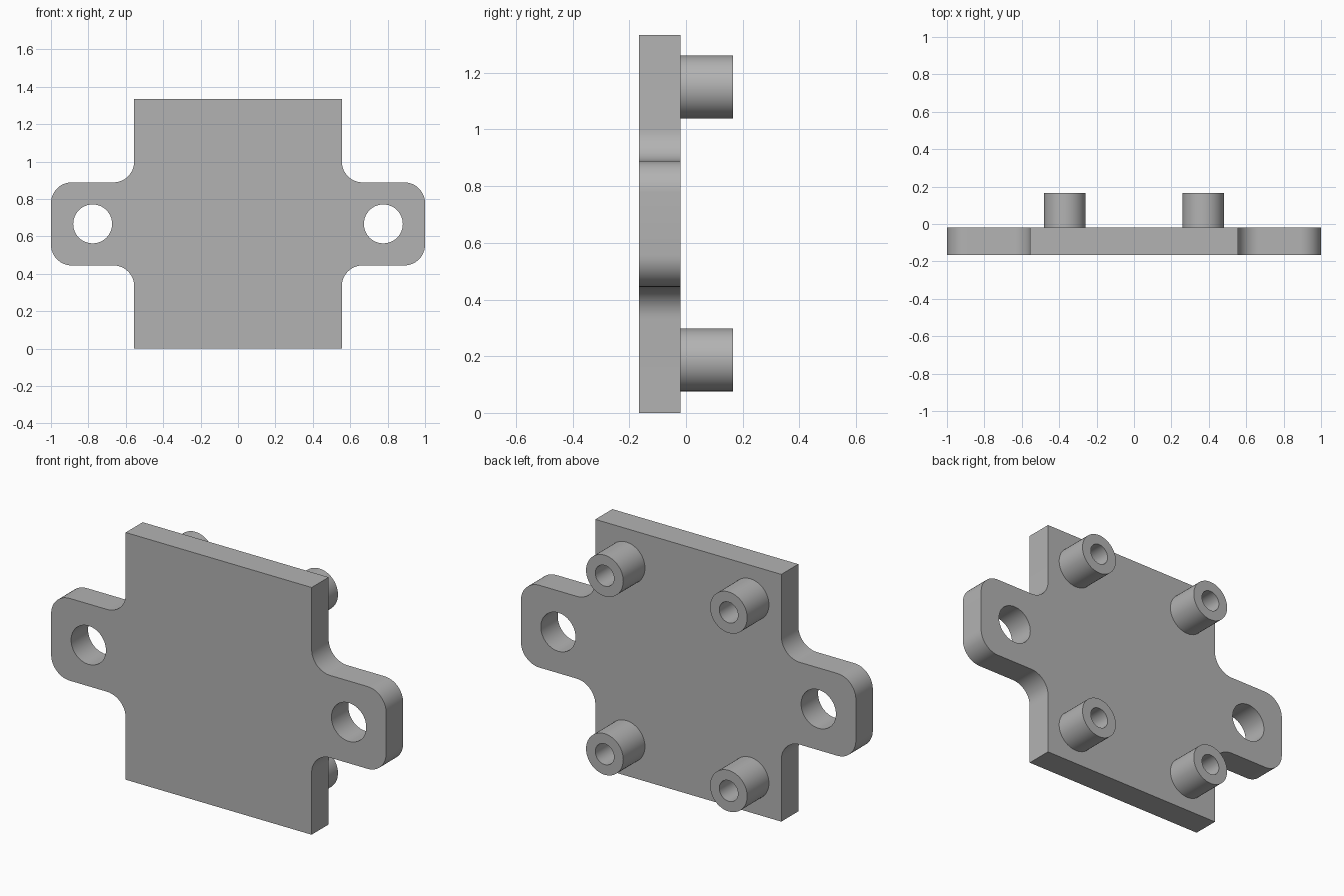
import bpy
import bmesh
from math import pi, sin, cos, radians
from mathutils import Matrix, Vector

cube = bpy.data.objects.get("Cube")
if cube:
    bpy.data.objects.remove(cube, do_unlink=True)

# Main dimensions
HEIGHT = 1.334
MID = HEIGHT / 2
HALF_W = 0.555
TAB_H = 0.222
FILLET = 0.111
FRONT, FACE, TIP = -0.165, -0.02, 0.165

grey = bpy.data.materials.new("plain grey")
grey.use_nodes = True
colour = (0.45, 0.45, 0.45, 1)
grey.diffuse_color = colour
grey.node_tree.nodes["Principled BSDF"].inputs["Base Color"].default_value = colour


def finish(bm, name):
    bmesh.ops.remove_doubles(bm, verts=bm.verts, dist=1e-5)
    bmesh.ops.recalc_face_normals(bm, faces=bm.faces)
    mesh = bpy.data.meshes.new(name)
    bm.to_mesh(mesh)
    bm.free()
    mesh.materials.append(grey)
    obj = bpy.data.objects.new(name, mesh)
    bpy.context.collection.objects.link(obj)
    bpy.ops.object.select_all(action='DESELECT')
    obj.select_set(True)
    bpy.context.view_layer.objects.active = obj
    bpy.ops.object.shade_smooth_by_angle(angle=radians(30))
    return obj


def arc(cx, cz, r, start, end, steps):
    angles = [radians(start + (end - start) * i / steps) for i in range(steps + 1)]
    return [(cx + r * cos(a), cz + r * sin(a)) for a in angles]


def add_loop(bm, points):
    verts = [bm.verts.new((x, FRONT, MID + z)) for x, z in points]
    for a, b in zip(verts, verts[1:] + verts[:1]):
        bm.edges.new((a, b))


# Plate with two rounded mounting ears: one quarter outline, mirrored round
quarter = arc(1 - FILLET, TAB_H - FILLET, FILLET, 0, 90, 12)
quarter += arc(HALF_W + FILLET, TAB_H + FILLET, FILLET, 270, 180, 12)
quarter.append((HALF_W, MID))
half = quarter + [(-x, z) for x, z in reversed(quarter)]
outline = half + [(x, -z) for x, z in reversed(half)]

bm = bmesh.new()
add_loop(bm, outline)
for side in (-1, 1):
    add_loop(bm, arc(side * 0.777, 0, 0.104, 0, 352.5, 47))
bmesh.ops.triangle_fill(bm, edges=bm.edges[:], use_beauty=True)
back = bmesh.ops.extrude_face_region(bm, geom=bm.faces[:], use_keep_orig=True)
moved = [g for g in back["geom"] if isinstance(g, bmesh.types.BMVert)]
bmesh.ops.translate(bm, verts=moved, vec=(0, FACE - FRONT, 0))
finish(bm, "mounting_plate")


# Hollow standoffs on the back, turned from a profile of (radius, y)
PROFILE = [(0.111, FACE), (0.111, TIP), (0.056, TIP), (0.056, FACE + 0.001), (0, FACE + 0.001)]


def standoff(name, x, z):
    bm = bmesh.new()
    verts = [bm.verts.new((r, y, 0)) for r, y in PROFILE]
    edges = [bm.edges.new(pair) for pair in zip(verts, verts[1:])]
    bmesh.ops.spin(bm, geom=verts + edges, cent=(0, 0, 0), axis=(0, 1, 0),
                   angle=2 * pi, steps=48, use_merge=True)
    bmesh.ops.translate(bm, verts=bm.verts, vec=(x, 0, z))
    finish(bm, name)


for side, x in (("left", 0.37), ("right", -0.37)):
    for level, z in (("lower", 0.187), ("upper", 1.15)):
        standoff(f"{level}_{side}_standoff", x, z)
